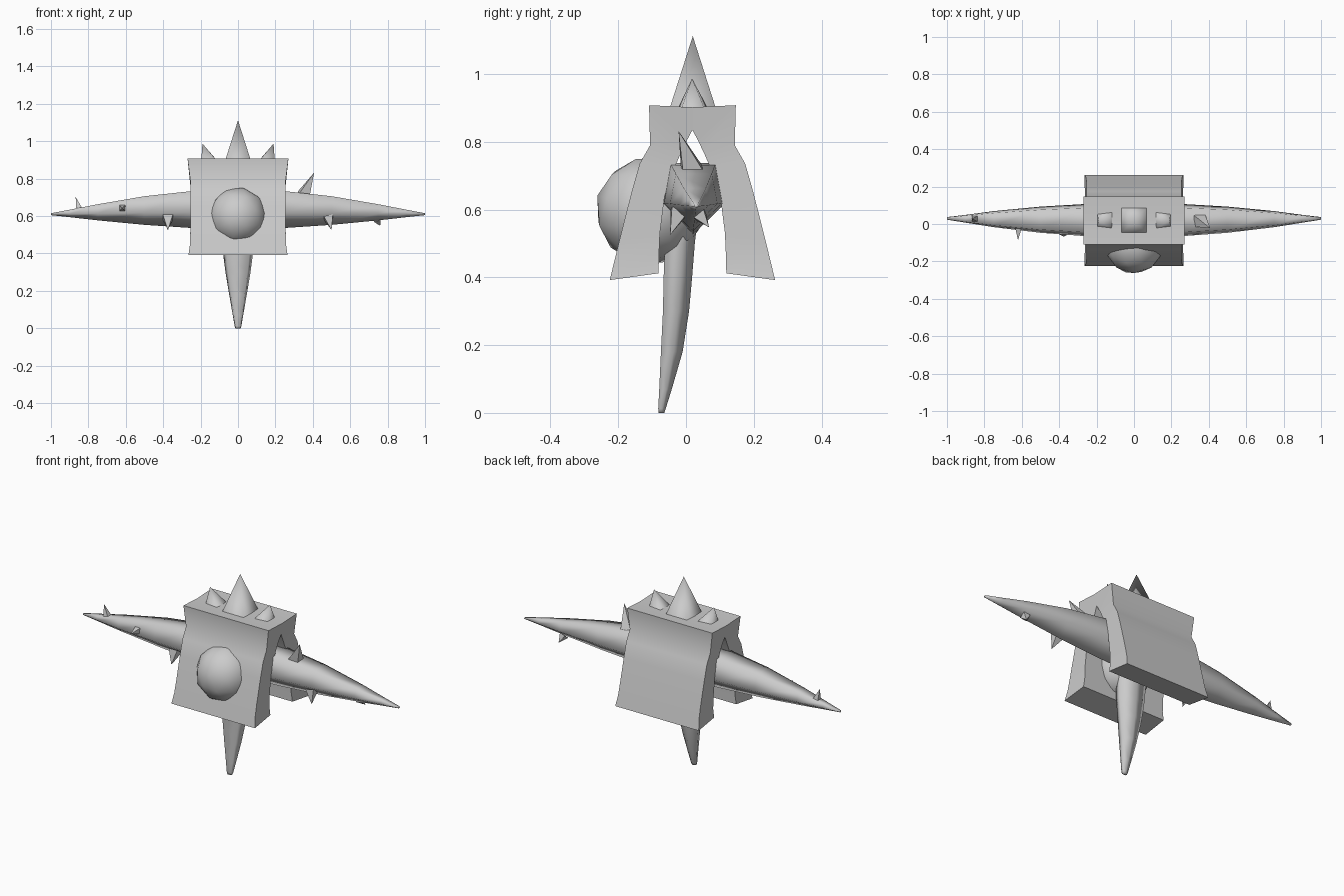
import bpy, bmesh, math
from mathutils import Vector

if "Cube" in bpy.data.objects:
    bpy.data.objects.remove(bpy.data.objects["Cube"])

grey = bpy.data.materials.new("plain_grey")
grey.diffuse_color = (0.6, 0.6, 0.6, 1)
grey.use_nodes = True
grey.node_tree.nodes["Principled BSDF"].inputs["Base Color"].default_value = grey.diffuse_color


def make(name, verts, faces, smooth=None):
    """Mesh object from verts and faces; smooth is an angle in degrees."""
    bm = bmesh.new()
    vs = [bm.verts.new(v) for v in verts]
    for f in faces:
        bm.faces.new([vs[i] for i in f])
    bmesh.ops.recalc_face_normals(bm, faces=bm.faces)
    me = bpy.data.meshes.new(name)
    bm.to_mesh(me)
    bm.free()
    me.materials.append(grey)
    ob = bpy.data.objects.new(name, me)
    bpy.context.collection.objects.link(ob)
    if smooth:
        bpy.ops.object.select_all(action='DESELECT')
        ob.select_set(True)
        bpy.context.view_layer.objects.active = ob
        bpy.ops.object.shade_smooth_by_angle(angle=math.radians(smooth))
    return ob


def loft(name, rings, smooth):
    """Skin a row of equal rings and close both ends."""
    n = len(rings[0])
    faces = [[i * n + j, i * n + (j + 1) % n, (i + 1) * n + (j + 1) % n, (i + 1) * n + j]
             for i in range(len(rings) - 1) for j in range(n)]
    faces += [list(range(n)), [(len(rings) - 1) * n + j for j in range(n)]]
    return make(name, [v for r in rings for v in r], faces, smooth)


# Saddle-shaped body: outer and inner half profiles, mirrored about its mid plane
MID = 0.019
outer = [(.244, .392), (.23, .45), (.213, .52), (.18, .65), (.156, .735), (.125, .79), (.128, .908), (0, .902)]
inner = [(.1, .412), (.099, .46), (.096, .53), (.082, .64), (.057, .715), (.035, .765), (.016, .805), (0, .835)]


def half_width(z):
    if z > .79:
        return .255 + .015 * (z - .79) / .12
    return .255 + .01 * max(0, (.46 - z) / .07)


rings = []
for s, idx in ((-1, range(8)), (1, range(6, -1, -1))):
    for i in idx:
        (do, zo), (di, zi) = outer[i], inner[i]
        wo, wi = half_width(zo), half_width(zi)
        rings.append([(-wo, MID + s * do, zo), (wo, MID + s * do, zo),
                      (wi, MID + s * di, zi), (-wi, MID + s * di, zi)])
loft("saddle_body", rings, 50)

# Five-sided section: flat on one side, pointed on the other
PENTA = [(-.76, 1), (.76, 1), (1, .42), (0, 0), (-1, .42)]

# Crossbar tapering to both ends: x, top z, bottom z, centre y, half depth
half = [(0, .737, .526, .021, .09), (.26, .732, .537, .021, .086), (.5, .706, .553, .023, .07),
        (.75, .663, .577, .026, .043), (.9, .634, .594, .028, .021), (1, .615, .605, .03, .007)]
stations = [(-x, *r) for x, *r in half[:0:-1]] + half
loft("crossbar", [[(x, c + u * d, b + v * (t - b)) for u, v in PENTA]
                  for x, t, b, c, d in stations], 120)

# Curved tapering leg: z, front y, back y, half width
leg = [(.62, -.058, .04, .088), (.5, -.062, .026, .086), (.4, -.066, .018, .08), (.3, -.068, .009, .067),
       (.18, -.074, -.01, .047), (.07, -.079, -.042, .028), (.012, -.082, -.06, .018), (0, -.081, -.064, .014)]
loft("leg", [[(u * w, b + v * (f - b), z) for u, v in PENTA] for z, f, b, w in leg], 120)

# Round boss on the front face
bm = bmesh.new()
bmesh.ops.create_icosphere(bm, subdivisions=2, radius=.16)
me = bpy.data.meshes.new("front_boss")
bm.to_mesh(me)
bm.free()
me.materials.append(grey)
boss = bpy.data.objects.new("front_boss", me)
bpy.context.collection.objects.link(boss)
boss.location = (0, -.108, .597)
boss.rotation_euler.x = math.radians(-16)
for p in me.polygons:
    p.use_smooth = True


def spike(name, base, apex, r, smooth=None):
    """Four-sided spike with its base square set across its axis."""
    base, apex = Vector(base), Vector(apex)
    axis = (apex - base).normalized()
    side = Vector((1, 0, 0)) if abs(axis.x) < .8 else Vector((0, 1, 0))
    a = (side - axis * side.dot(axis)).normalized()
    b = axis.cross(a)
    verts = [base + a * i * r + b * j * r for i, j in ((-1, -1), (1, -1), (1, 1), (-1, 1))]
    return make(name, verts + [apex], [[0, 1, 2, 3]] + [[i, (i + 1) % 4, 4] for i in range(4)], smooth)


# Crown of three spikes on top
spike("crown_spike_middle", (0, .02, .89), (0, .02, 1.112), .071, 100)
for s, side in ((-1, "left"), (1, "right")):
    spike("crown_spike_" + side, (s * .158, .02, .89), (s * .19, .018, .987), .042, 100)

# Thorns scattered along the crossbar
for i, (base, apex, r) in enumerate([
        ((.35, .02, .71), (.407, -.022, .832), .032),
        ((.483, -.02, .595), (.5, -.047, .525), .025),
        ((.745, .04, .585), (.76, .068, .548), .019),
        ((-.375, -.03, .595), (-.375, -.068, .525), .027),
        ((-.618, -.025, .642), (-.62, -.088, .642), .016),
        ((-.848, .028, .635), (-.868, .028, .702), .017)]):
    spike(f"thorn_{i + 1}", base, apex, r)
